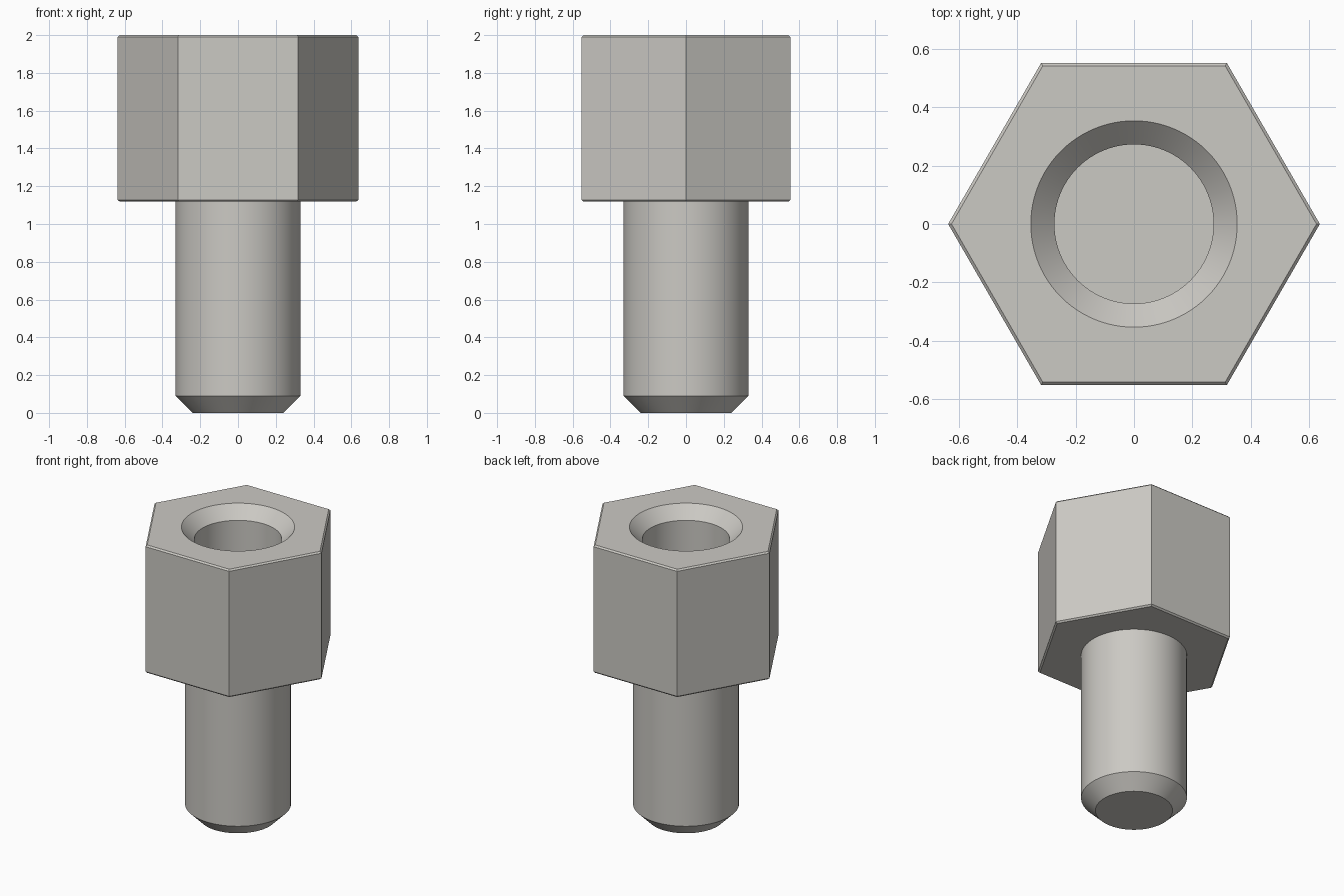
import bpy, bmesh, math

SEGMENTS = 96  # divisible by six, so hexagon corners fall on vertices

if "Cube" in bpy.data.objects:
    bpy.data.objects.remove(bpy.data.objects["Cube"], do_unlink=True)

steel = bpy.data.materials.new("brushed_steel")
steel.use_nodes = True
colour = (0.60, 0.585, 0.55, 1)
steel.diffuse_color = colour
steel.node_tree.nodes["Principled BSDF"].inputs["Base Color"].default_value = colour


def round_ring(angle):
    return 1.0


def hex_ring(angle):
    # distance to a hexagon side, as a multiple of the apothem
    sector = math.pi / 3
    return 1 / math.cos(angle % sector - sector / 2)


def lathe(name, profile, cap_start=False, cap_end=False):
    """Join rings given as (shape, radius, height), from inside bottom outward."""
    bm = bmesh.new()
    rings = []
    for shape, radius, z in profile:
        ring = []
        for i in range(SEGMENTS):
            a = math.tau * i / SEGMENTS
            r = radius * shape(a)
            ring.append(bm.verts.new((r * math.cos(a), r * math.sin(a), z)))
        rings.append(ring)
    for low, high in zip(rings, rings[1:]):
        for i in range(SEGMENTS):
            j = (i + 1) % SEGMENTS
            bm.faces.new((low[i], low[j], high[j], high[i]))
    if cap_start:
        bm.faces.new(rings[0][::-1])
    if cap_end:
        bm.faces.new(rings[-1])
    mesh = bpy.data.meshes.new(name)
    bm.to_mesh(mesh)
    bm.free()
    mesh.materials.append(steel)
    obj = bpy.data.objects.new(name, mesh)
    bpy.context.collection.objects.link(obj)
    bpy.ops.object.select_all(action="DESELECT")
    obj.select_set(True)
    bpy.context.view_layer.objects.active = obj
    bpy.ops.object.shade_smooth_by_angle(angle=math.radians(30))
    return obj


base, top = 1.118, 2.0
shank_r, apothem, bevel = 0.331, 0.552, 0.01

# Shank with a chamfered tip
lathe("shank", [
    (round_ring, 0.241, 0),
    (round_ring, shank_r, 0.09),
    (round_ring, shank_r, base),
], cap_start=True)

# Hexagonal body with bevelled rims and a countersunk blind hole
lathe("hex_body", [
    (round_ring, shank_r, base),
    (hex_ring, apothem - bevel, base),
    (hex_ring, apothem, base + bevel),
    (hex_ring, apothem, top - bevel),
    (hex_ring, apothem - bevel, top),
    (round_ring, 0.354, top),
    (round_ring, 0.273, top - 0.081),
    (round_ring, 0.273, top - 0.66),
], cap_end=True)
